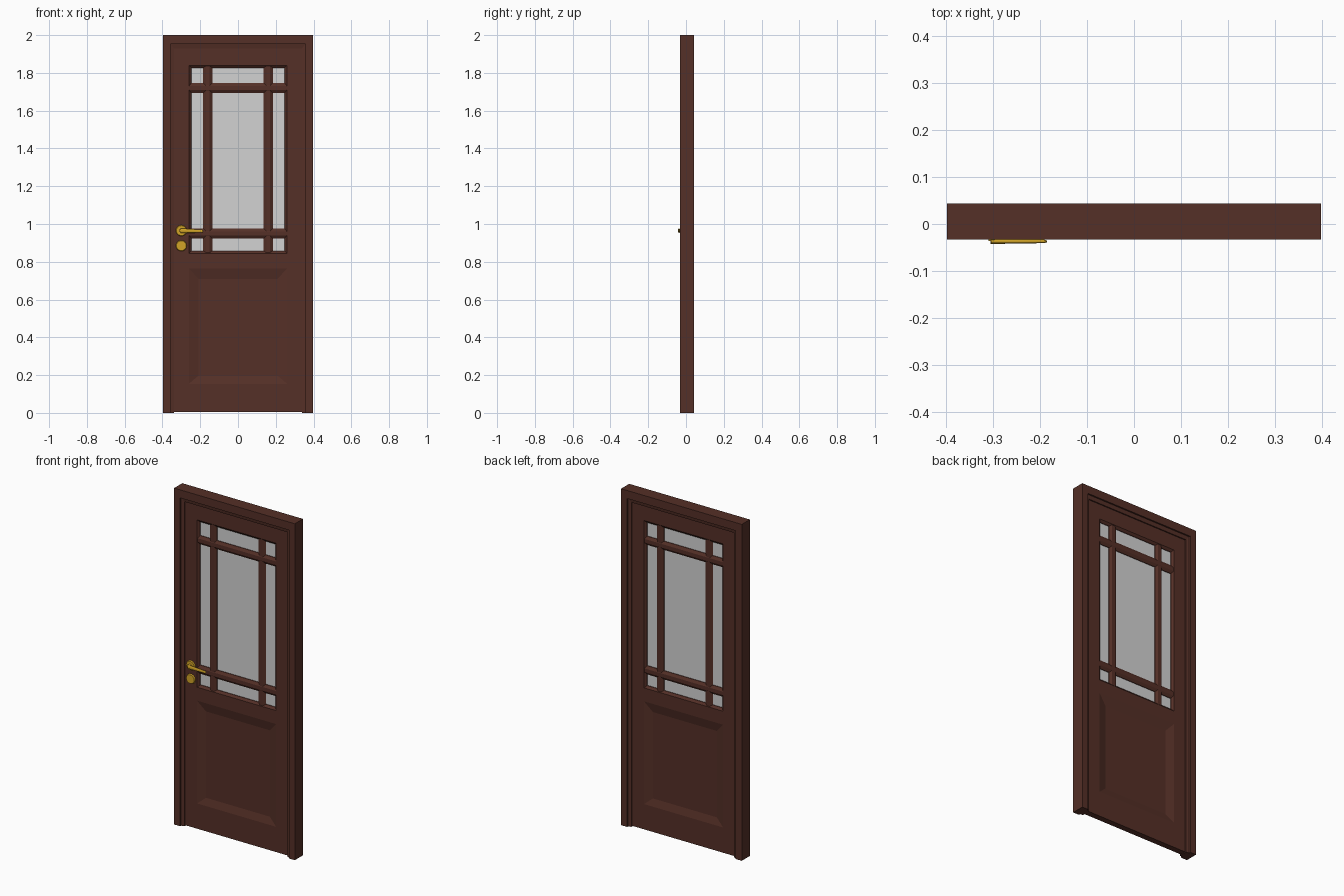
import bpy, bmesh, math
from mathutils import Matrix, Vector

cube = bpy.data.objects.get("Cube")
if cube:
    bpy.data.objects.remove(cube, do_unlink=True)


def material(name, rgb, rough, metal=0.0):
    m = bpy.data.materials.new(name)
    m.use_nodes = True
    m.diffuse_color = (*rgb, 1)
    shader = m.node_tree.nodes["Principled BSDF"]
    shader.inputs["Base Color"].default_value = (*rgb, 1)
    shader.inputs["Roughness"].default_value = rough
    return m


WOOD = material("dark brown wood", (0.09, 0.029, 0.02), 0.6)
GLASS = material("pale grey glass", (0.65, 0.65, 0.65), 0.4)
BRASS = material("brass", (0.64, 0.37, 0.02), 0.4)

HALF_W, HEIGHT = 0.397, 2.0
MID = 0.005            # middle plane of the leaf in y
LEAF = 0.018           # half thickness of the leaf
LEAF_W, LEAF_BOTTOM, LEAF_TOP = 0.345, 0.004, 1.935
OPEN_W = 0.26          # half width of window and panel
WIN_LOW, WIN_HIGH = 0.845, 1.84
PANEL_LOW, PANEL_HIGH = 0.154, 0.765


def finish(name, bm, mat, smooth=False):
    bmesh.ops.recalc_face_normals(bm, faces=bm.faces)
    mesh = bpy.data.meshes.new(name)
    bm.to_mesh(mesh)
    bm.free()
    mesh.materials.append(mat)
    obj = bpy.data.objects.new(name, mesh)
    bpy.context.collection.objects.link(obj)
    if smooth:
        bpy.ops.object.select_all(action="DESELECT")
        obj.select_set(True)
        bpy.context.view_layer.objects.active = obj
        bpy.ops.object.shade_smooth_by_angle(angle=math.radians(40))
    return obj


def box(name, x0, x1, y0, y1, z0, z1, mat):
    bm = bmesh.new()
    size = Matrix.Diagonal((x1 - x0, y1 - y0, z1 - z0, 1))
    centre = Vector((x0 + x1, y0 + y1, z0 + z1)) / 2
    bmesh.ops.create_cube(bm, size=1, matrix=Matrix.Translation(centre) @ size)
    return finish(name, bm, mat)


def rod(name, start, end, r0, r1, mat, sides=24, flat=1.0, turn=0.0, smooth=True):
    """Tapered rod between two points; flat squashes it in y."""
    start, end = Vector(start), Vector(end)
    along = end - start
    bm = bmesh.new()
    bmesh.ops.create_cone(bm, cap_ends=True, segments=sides, radius1=r0, radius2=r1,
                          depth=along.length, matrix=Matrix.Rotation(turn, 4, "Z"))
    bm.transform(along.to_track_quat("Z", "Y").to_matrix().to_4x4())
    bm.transform(Matrix.Diagonal((1, flat, 1, 1)))
    bm.transform(Matrix.Translation((start + end) / 2))
    return finish(name, bm, mat, smooth)


def rect_rings(name, rings, mat, cap):
    """Bridge rectangles given as (half width, low z, high z, y)."""
    bm = bmesh.new()
    loops = [[bm.verts.new(p) for p in ((-w, y, a), (w, y, a), (w, y, b), (-w, y, b))]
             for w, a, b, y in rings]
    for one, two in zip(loops, loops[1:]):
        for i in range(4):
            j = (i + 1) % 4
            bm.faces.new((one[i], one[j], two[j], two[i]))
    if cap:
        bm.faces.new(loops[0])
        bm.faces.new(loops[-1])
    return finish(name, bm, mat)


# Door frame: one stepped profile (inset, y) swept up, across and down with mitres
profile = [(0, -0.033), (0.04, -0.033), (0.04, -0.024), (0.059, -0.02),
           (0.059, 0.03), (0.04, 0.034), (0.04, 0.043), (0, 0.043)]
bm = bmesh.new()
sections = []
for side, high in ((-1, False), (-1, True), (1, True), (1, False)):
    ring = []
    for inset, y in profile:
        top = HEIGHT - inset * 1.2 if high else 0
        ring.append(bm.verts.new((side * (HALF_W - inset), y, top)))
    sections.append(ring)
for one, two in zip(sections, sections[1:]):
    for i in range(len(profile)):
        j = (i + 1) % len(profile)
        bm.faces.new((one[i], one[j], two[j], two[i]))
bm.faces.new(sections[0])
bm.faces.new(sections[-1])
finish("door_frame", bm, WOOD)

# Leaf: two stiles and three rails
front, back = MID - LEAF, MID + LEAF
for label, s in (("left", 1), ("right", -1)):
    xs = sorted((s * OPEN_W, s * LEAF_W))
    box(label + "_stile", *xs, front, back, LEAF_BOTTOM, LEAF_TOP, WOOD)
for label, low, high in (("bottom", LEAF_BOTTOM, PANEL_LOW),
                         ("middle", PANEL_HIGH, WIN_LOW),
                         ("top", WIN_HIGH, LEAF_TOP)):
    box(label + "_rail", -OPEN_W, OPEN_W, front, back, low, high, WOOD)

# Lower panel: sunk field with sloping borders on both faces
slope, sink = 0.05, 0.012
edge = (OPEN_W, PANEL_LOW, PANEL_HIGH)
field = (OPEN_W - slope, PANEL_LOW + slope * 0.85, PANEL_HIGH - slope * 1.1)
half = LEAF - sink
rect_rings("lower_panel", [(*field, MID - half), (*edge, front),
                           (*edge, back), (*field, MID + half)], WOOD, True)

# Window moulding: chamfered lining around the opening
lip = 0.013
outer = (OPEN_W, WIN_LOW, WIN_HIGH)
inner = (OPEN_W - lip, WIN_LOW + lip, WIN_HIGH - lip)
rect_rings("window_moulding", [(*outer, front), (*inner, MID - 0.007),
                               (*inner, MID + 0.007), (*outer, back)], WOOD, False)

# Glass sheet
box("window_glass", -OPEN_W, OPEN_W, MID - 0.003, MID + 0.003, WIN_LOW, WIN_HIGH, GLASS)

# Glazing bars: flattened eight-sided rods
bar = dict(sides=8, flat=0.65, turn=math.pi / 8, smooth=False)
for label, s in (("left", 1), ("right", -1)):
    rod(label + "_upright_bar", (s * 0.16, MID, WIN_LOW), (s * 0.16, MID, WIN_HIGH),
        0.026, 0.026, WOOD, **bar)
for label, z in (("upper", 1.72), ("lower", 0.95)):
    rod(label + "_cross_bar", (-OPEN_W, MID, z), (OPEN_W, MID, z), 0.028, 0.028, WOOD, **bar)

# Brass lever handle and keyhole cover on the front
hx, hz = -0.3, 0.965
for label, z in (("handle_rose", hz), ("keyhole_cover", hz - 0.08)):
    rod(label, (hx, front, z), (hx, front - 0.008, z), 0.029, 0.026, BRASS)
rod("handle_neck", (hx, front, hz), (hx, -0.036, hz), 0.011, 0.009, BRASS)
rod("handle_lever", (hx - 0.004, -0.037, hz), (-0.19, -0.037, hz - 0.003),
    0.012, 0.008, BRASS, flat=0.45)
rod("handle_tip", (-0.19, -0.037, hz - 0.003), (-0.185, -0.037, hz - 0.003),
    0.008, 0.004, BRASS, flat=0.45)
